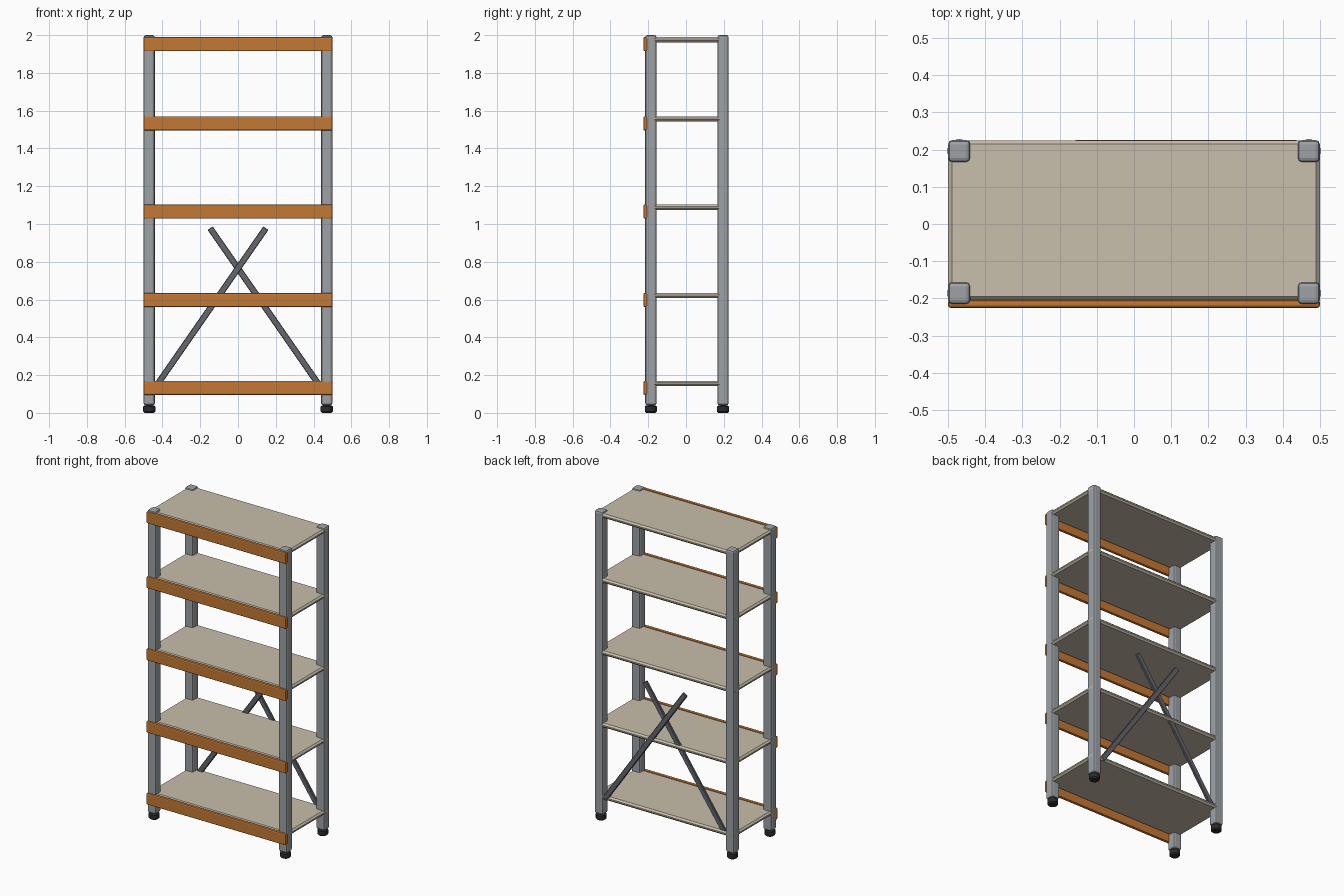
import bpy
import math

cube = bpy.data.objects.get("Cube")
if cube:
    bpy.data.objects.remove(cube, do_unlink=True)


def material(name, rgb):
    m = bpy.data.materials.new(name)
    m.use_nodes = True
    m.diffuse_color = (*rgb, 1)
    m.node_tree.nodes["Principled BSDF"].inputs["Base Color"].default_value = (*rgb, 1)
    return m


STEEL = material("grey steel", (0.34, 0.36, 0.38))
DARK_STEEL = material("dark steel", (0.13, 0.135, 0.155))
ORANGE = material("orange paint", (0.56, 0.19, 0.035))
BOARD = material("beige board", (0.58, 0.52, 0.41))
RUBBER = material("black rubber", (0.025, 0.025, 0.028))


def finish(ob, name, mat, bevel, segments):
    ob.name = name
    ob.data.materials.append(mat)
    mod = ob.modifiers.new("Edge", "BEVEL")
    mod.width = bevel
    mod.segments = segments
    mod.limit_method = "ANGLE"
    mod.angle_limit = math.radians(40)
    return ob


def box(name, mat, centre, size, bevel, segments=1, tilt=0):
    bpy.ops.mesh.primitive_cube_add(size=1, location=centre)
    ob = bpy.context.object
    ob.scale = size
    bpy.ops.object.transform_apply(location=False, rotation=False, scale=True)
    ob.rotation_euler.y = tilt
    return finish(ob, name, mat, bevel, segments)


# Four posts on round rubber feet
POST_X, POST_W = 0.47, 0.06
for depth, y in (("front", -0.186), ("back", 0.196)):
    for side, s in (("left", 1), ("right", -1)):
        box(f"{depth}_{side}_post", STEEL, (s * POST_X, y, 1.02),
            (POST_W, POST_W, 1.96), 0.012, 2)
        bpy.ops.mesh.primitive_cylinder_add(vertices=24, radius=0.032, depth=0.04,
                                            location=(s * POST_X, y, 0.02))
        foot = bpy.context.object
        bpy.ops.object.shade_smooth_by_angle()
        finish(foot, f"{depth}_{side}_foot", RUBBER, 0.007, 1)

# Shelf boards, each with a beam along its front edge
for i, top in enumerate((0.17, 0.635, 1.103, 1.57, 1.99), 1):
    box(f"shelf_{i}", BOARD, (0, 0.01, top - 0.014), (1, 0.43, 0.028), 0.01)
    box(f"front_beam_{i}", ORANGE, (0, -0.215, top - 0.0375), (1, 0.021, 0.075), 0.007, 2)

# Crossed back braces, one just behind the other
RUN, RISE = 0.575, 0.828
for name, s, y in (("outer_brace", -1, 0.2175), ("inner_brace", 1, 0.208)):
    box(name, DARK_STEEL, (-s * 0.14, y, 0.564),
        (0.033, 0.017, math.hypot(RUN, RISE)), 0.003, 1, s * math.atan2(RUN, RISE))
